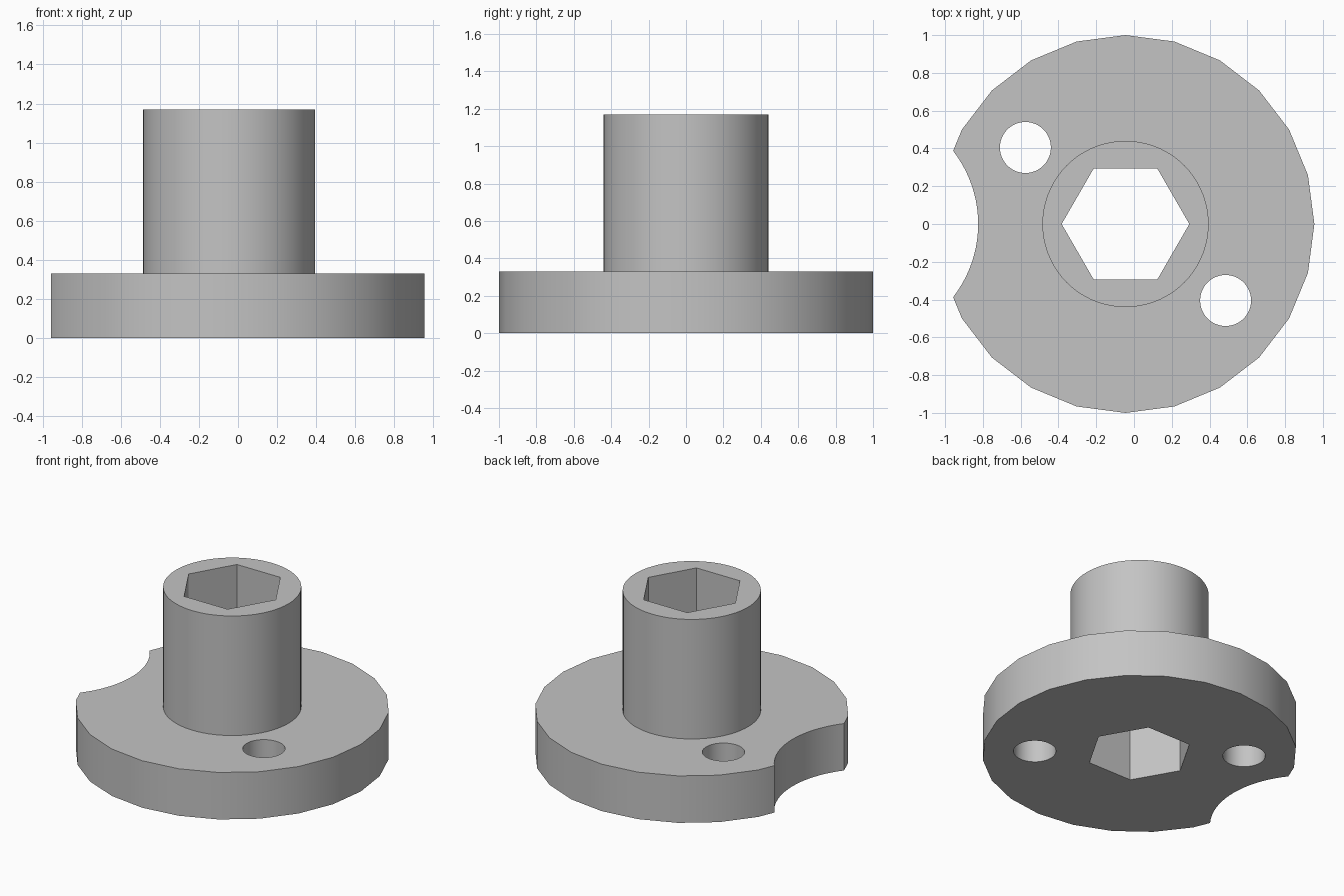
import bpy
import math

if "Cube" in bpy.data.objects:
    bpy.data.objects.remove(bpy.data.objects["Cube"], do_unlink=True)

AXIS_X = -0.045          # common axis of flange, shaft and bore
FLANGE_TOP = 0.33
SHAFT_TOP = 1.17

grey = bpy.data.materials.new("plain_grey")
grey.use_nodes = True
colour = (0.55, 0.55, 0.55, 1)
grey.diffuse_color = colour
grey.node_tree.nodes["Principled BSDF"].inputs["Base Color"].default_value = colour


def cylinder(name, x, y, radius, bottom, top, sides, turn=0):
    bpy.ops.mesh.primitive_cylinder_add(
        vertices=sides, radius=radius, depth=top - bottom,
        location=(x, y, (bottom + top) / 2), rotation=(0, 0, turn))
    obj = bpy.context.object
    obj.name = name
    obj.data.materials.append(grey)
    return obj


def combine(body, tool, operation):
    tool.hide_render = True
    mod = body.modifiers.new(tool.name, "BOOLEAN")
    mod.operation = operation
    mod.solver = "EXACT"
    mod.object = tool
    bpy.ops.object.select_all(action="DESELECT")
    body.select_set(True)
    bpy.context.view_layer.objects.active = body
    bpy.ops.object.modifier_apply(modifier=mod.name)
    bpy.data.objects.remove(tool, do_unlink=True)


# Flange and shaft fused into one body
body = cylinder("flanged_hub", AXIS_X, 0, 1, 0, FLANGE_TOP, 24)
combine(body, cylinder("shaft", AXIS_X, 0, 0.44, 0.1, SHAFT_TOP, 72), "UNION")

# Hexagonal bore right through
combine(body, cylinder("hex_bore", AXIS_X, 0, 0.338, -0.2, 1.4, 6, math.pi / 2),
        "DIFFERENCE")

# Two opposite bolt holes
for side in (-1, 1):
    hole = cylinder("bolt_hole", AXIS_X + side * 0.53, -side * 0.405, 0.135,
                    -0.2, 0.6, 48)
    combine(body, hole, "DIFFERENCE")

# Rounded notch in the rim
combine(body, cylinder("rim_notch", -1.456, 0, 0.631, -0.2, 0.6, 96), "DIFFERENCE")

# Smooth round walls, crisp edges
bpy.ops.object.select_all(action="DESELECT")
body.select_set(True)
bpy.context.view_layer.objects.active = body
bpy.ops.object.shade_smooth_by_angle(angle=math.radians(30))
